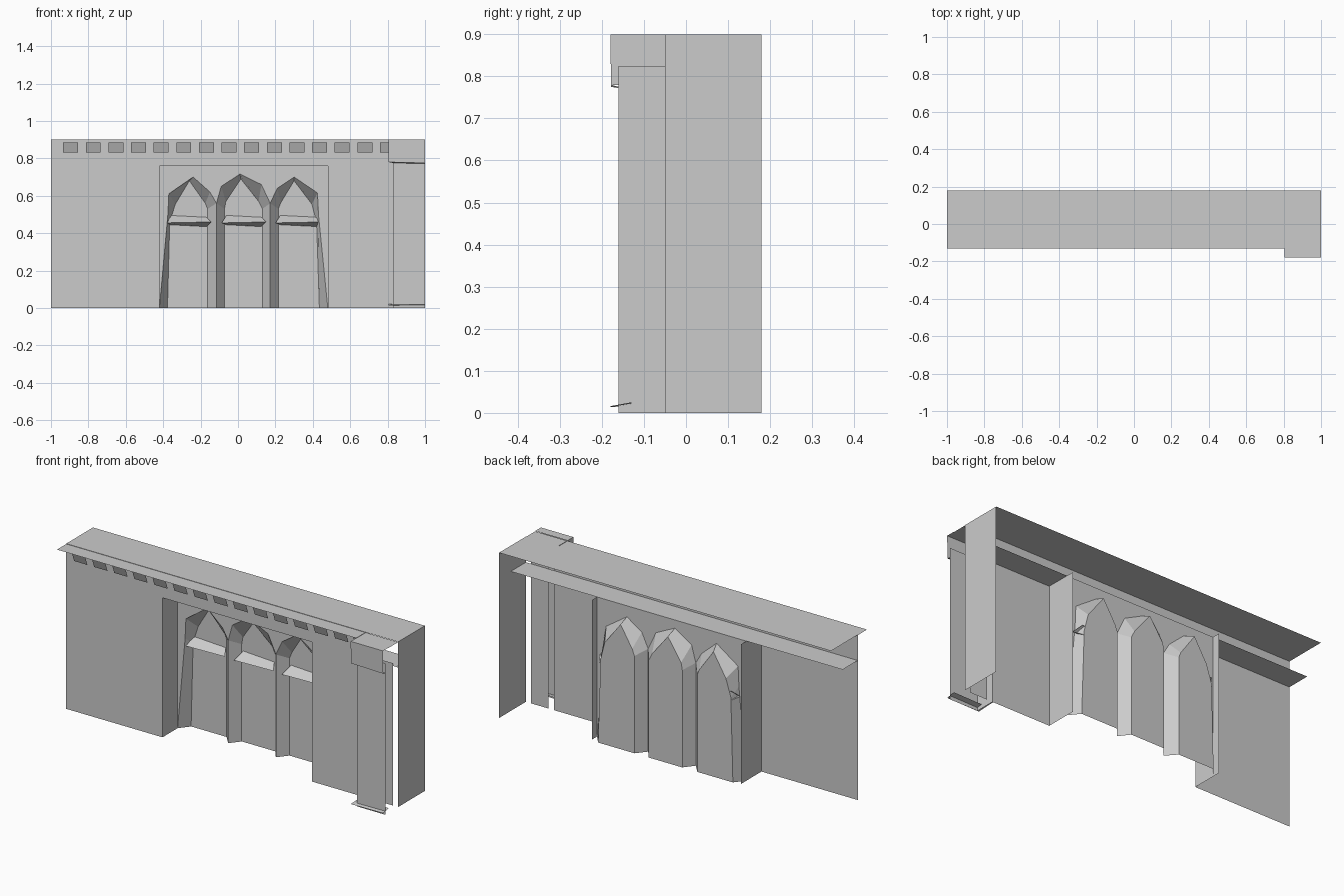
import bpy

if "Cube" in bpy.data.objects:
    bpy.data.objects.remove(bpy.data.objects["Cube"])


def sheet(name, faces):
    """Build an object of open flat polygons, each a list of 3D points."""
    verts, polys = [], []
    for f in faces:
        polys.append(list(range(len(verts), len(verts) + len(f))))
        verts += f
    me = bpy.data.meshes.new(name)
    me.from_pydata(verts, [], polys)
    ob = bpy.data.objects.new(name, me)
    bpy.context.collection.objects.link(ob)
    return ob


def front(x0, x1, z0, z1, y):
    return [(x0, y, z0), (x1, y, z0), (x1, y, z1), (x0, y, z1)]


def side(y0, y1, z0, z1, x):
    return [(x, y0, z0), (x, y1, z0), (x, y1, z1), (x, y0, z1)]


def flat(x0, x1, y0, y1, z):
    return [(x0, y0, z), (x1, y0, z), (x1, y1, z), (x0, y1, z)]


WALL, FRAME, PANEL, BACK = -0.05, 0.08, 0.135, 0.18
L, R, HEAD, TOP = -0.42, 0.48, 0.76, 0.9

# Front wall around the recess, with a strip behind the corner pilaster
sheet("front_wall", [
    front(-1, L, 0, HEAD, WALL),
    front(R, 0.83, 0, HEAD, WALL),
    front(0.865, 0.968, 0, 0.775, WALL),
    front(-1, 0.83, HEAD, TOP, WALL)])

# Sides of the recess and the long shelf forming its ceiling
sheet("recess_sides", [side(WALL, 0.125, 0, HEAD, L), side(WALL, 0.125, 0, HEAD, R)])
sheet("recess_ceiling", [flat(-1, 1, WALL, FRAME, HEAD)])

# Roof, overhanging cornice and the single end wall
sheet("roof", [flat(-1, 1, WALL, BACK, TOP)])
sheet("cornice", [flat(-1, 1, -0.13, WALL, TOP - 0.002)])
sheet("end_wall", [side(WALL, BACK, 0, TOP, 1)])

# Row of tilted dentils under the cornice
dentils = []
for i in range(15):
    x = -0.935 + i * 0.121
    w = min(x + 0.08, 0.805)
    dentils.append([(x, -0.075, 0.832), (w, -0.075, 0.832), (w, -0.095, 0.885), (x, -0.095, 0.885)])
sheet("dentils", dentils)

# Three pointed bays: outer outline on the frame, inner outline on the panel
bays = [
    ([(L, 0), (-0.375, 0.5), (-0.37, 0.61), (-0.24, 0.70), (-0.15, 0.62), (-0.115, 0.56), (-0.115, 0)],
     [(-0.377, 0), (-0.365, 0.46), (-0.335, 0.555), (-0.26, 0.68), (-0.175, 0.56), (-0.163, 0.53), (-0.163, 0)]),
    ([(-0.115, 0), (-0.115, 0.56), (-0.09, 0.65), (0.01, 0.716), (0.125, 0.66), (0.172, 0.56), (0.172, 0)],
     [(-0.072, 0), (-0.072, 0.53), (-0.065, 0.57), (0.015, 0.69), (0.11, 0.57), (0.13, 0.53), (0.13, 0)]),
    ([(0.172, 0), (0.172, 0.56), (0.21, 0.64), (0.30, 0.70), (0.425, 0.615), (0.43, 0.5), (R, 0)],
     [(0.216, 0), (0.216, 0.53), (0.23, 0.565), (0.30, 0.68), (0.395, 0.555), (0.42, 0.46), (0.435, 0)]),
]
panels, reveals, bars, frame = [], [], [], []
for outer, inner in bays:
    o = [(x, FRAME, z) for x, z in outer]
    n = [(x, PANEL, z) for x, z in inner]
    panels.append(n)
    reveals += [[o[i], o[i + 1], n[i + 1], n[i]] for i in range(len(o) - 1)]
    # Sloping transom across the bay
    x0, x1 = inner[0][0] + 0.01, inner[-1][0] - 0.005
    e0, e1 = x0 - 0.025, x1 + 0.025
    bars += [[(x0, PANEL, 0.495), (x1, PANEL, 0.485), (e1, 0.09, 0.46), (e0, 0.09, 0.455)],
             [(e0, 0.09, 0.455), (e1, 0.09, 0.46), (x1, PANEL, 0.435), (x0, PANEL, 0.445)]]
    # Frame face between the arch and the recess ceiling
    for (xa, za), (xb, zb) in zip(outer, outer[1:]):
        if xb - xa > 0.001:
            frame.append([(xa, FRAME, za), (xb, FRAME, zb), (xb, FRAME, HEAD), (xa, FRAME, HEAD)])
sheet("bay_panels", panels)
sheet("bay_reveals", reveals)
sheet("transoms", bars)
sheet("arch_frame", frame)

# Corner pilaster: shaft, flared capital and thin foot moulding
sheet("pilaster_shaft", [
    front(0.83, 1, 0, 0.825, -0.16),
    side(-0.16, WALL, 0, 0.825, 0.83)])
t0, t1 = (0.805, -0.18, TOP), (1, -0.18, TOP)
b0, b1 = (0.805, -0.178, 0.78), (1, -0.178, 0.775)
sheet("pilaster_capital", [
    [b0, b1, t1, t0],
    [b0, t0, (0.805, WALL, TOP), (0.805, WALL, 0.78)],
    [b0, b1, (1, -0.16, 0.772), (0.83, -0.16, 0.775)],
    flat(0.805, 1, -0.18, -0.13, TOP)])
sheet("pilaster_foot", [
    [(0.805, -0.18, 0.014), (1, -0.18, 0.016), (1, -0.13, 0.025), (0.83, -0.13, 0.022)],
    [(0.805, -0.18, 0.014), (0.83, -0.13, 0.022), (0.83, WALL, 0.022), (0.805, WALL, 0.02)]])
